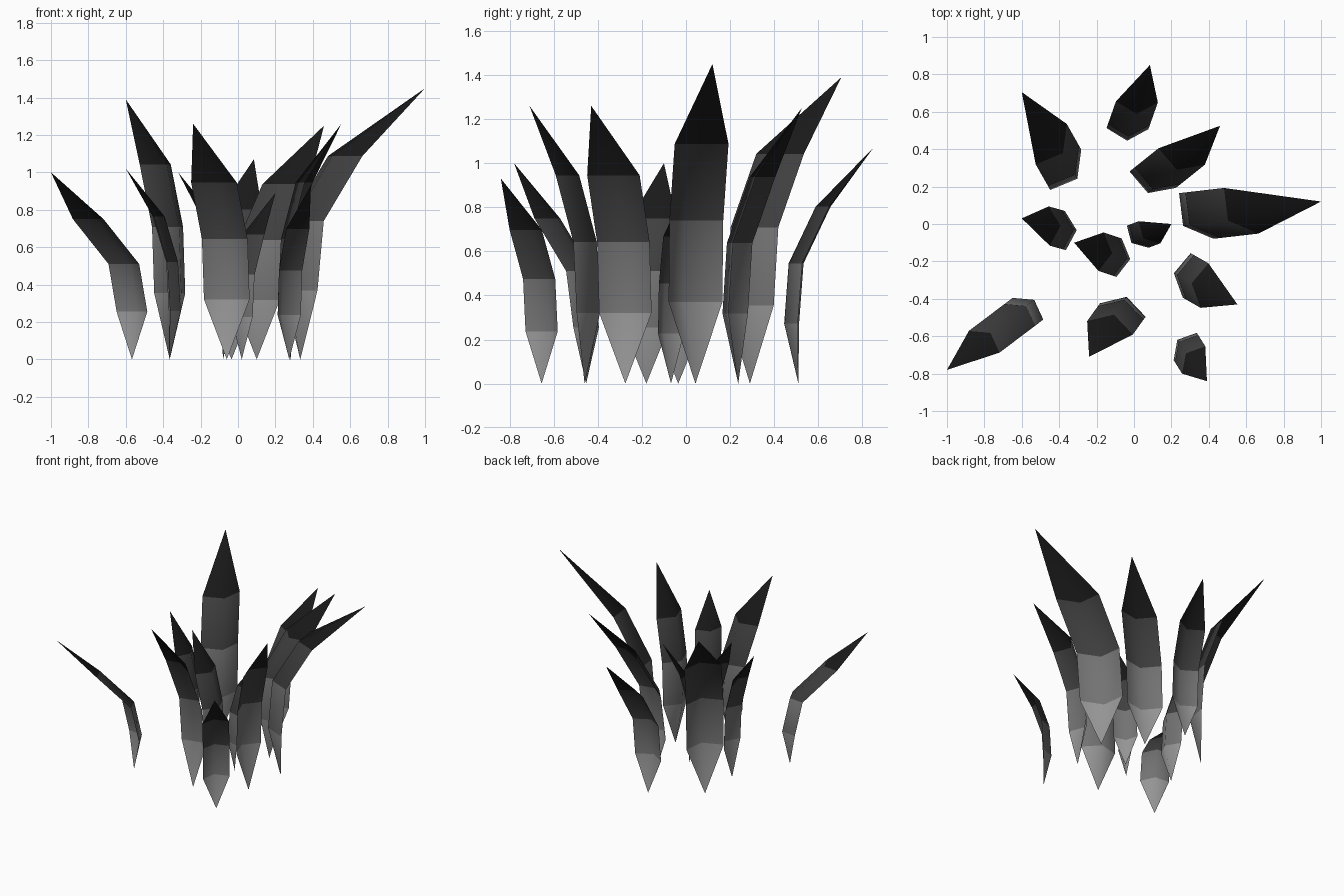
import bpy
from mathutils import Vector

if "Cube" in bpy.data.objects:
    bpy.data.objects.remove(bpy.data.objects["Cube"])

# blade: base x,y | tip x,y,z | half chord x,y | lean fraction at row 2, row 3
BLADES = [
    ((-.035, .51), (.085, .85, 1.07), (.112, -.003), .06, .42),
    ((-.365, .29), (-.60, .705, 1.39), (.083, .108), .05, .33),
    ((.10, .237), (.46, .525, 1.25), (.124, -.044), .07, .43),
    ((.333, .043), (1.0, .12, 1.45), (.092, -.122), .05, .36),
    ((-.367, -.035), (-.60, .03, 1.02), (-.003, .105), .06, .37),
    ((-.08, -.18), (-.32, -.10, 1.0), (.014, .103), .06, .40),
    ((-.06, -.46), (-.24, -.71, 1.26), (.122, -.036), .06, .38),
    ((.02, -.068), (.20, 0, .89), (.058, -.059), .06, .35),
    ((.282, -.275), (.553, -.43, 1.26), (.021, .119), .06, .35),
    ((-.567, -.453), (-1.0, -.78, 1.0), (.082, -.058), .10, .54),
    ((.274, -.655), (.39, -.84, .93), (.062, .073), .06, .39),
]

# shades fading from grey at the root to black at the tip
MATS = []
for i, g in enumerate((.30, .17, .05, .01)):
    m = bpy.data.materials.new("blade_shade_%d" % i)
    m.diffuse_color = (g, g, g, 1)
    m.use_nodes = True
    m.node_tree.nodes["Principled BSDF"].inputs["Base Color"].default_value = m.diffuse_color
    MATS.append(m)


def grass_blade(base, tip, half, s2, s3):
    b, t, h = Vector((*base, 0)), Vector(tip), Vector((*half, 0))
    lean = Vector((t.x - b.x, t.y - b.y, 0))
    # fold ridge points inward, 120 degree V section
    n = Vector((-h.y, h.x, 0)) * .577
    if n.dot(lean) > 0:
        n = -n
    verts = [b]
    for frac, s in ((.255, 0), (.51, s2), (.75, s3)):
        c = b + lean * s + Vector((0, 0, t.z * frac))
        verts += [c - h, c + n, c + h]
    verts.append(t)
    faces, shade = [], []
    for k in (0, 1):
        faces.append((0, 2 + k, 1 + k))
        shade.append(0)
        for r in (0, 1):
            a = 1 + 3 * r + k
            faces.append((a, a + 1, a + 4, a + 3))
            shade.append(r + 1)
        faces.append((7 + k, 8 + k, 10))
        shade.append(3)
    me = bpy.data.meshes.new("grass_blade")
    me.from_pydata(verts, [], faces)
    for m in MATS:
        me.materials.append(m)
    for p, s in zip(me.polygons, shade):
        p.material_index = s
        p.use_smooth = True
    # consistent winding between root fans and strips
    import bmesh
    bm = bmesh.new()
    bm.from_mesh(me)
    bmesh.ops.recalc_face_normals(bm, faces=bm.faces)
    bm.to_mesh(me)
    bm.free()
    ob = bpy.data.objects.new("grass_blade", me)
    bpy.context.collection.objects.link(ob)


for spec in BLADES:
    grass_blade(*spec)
